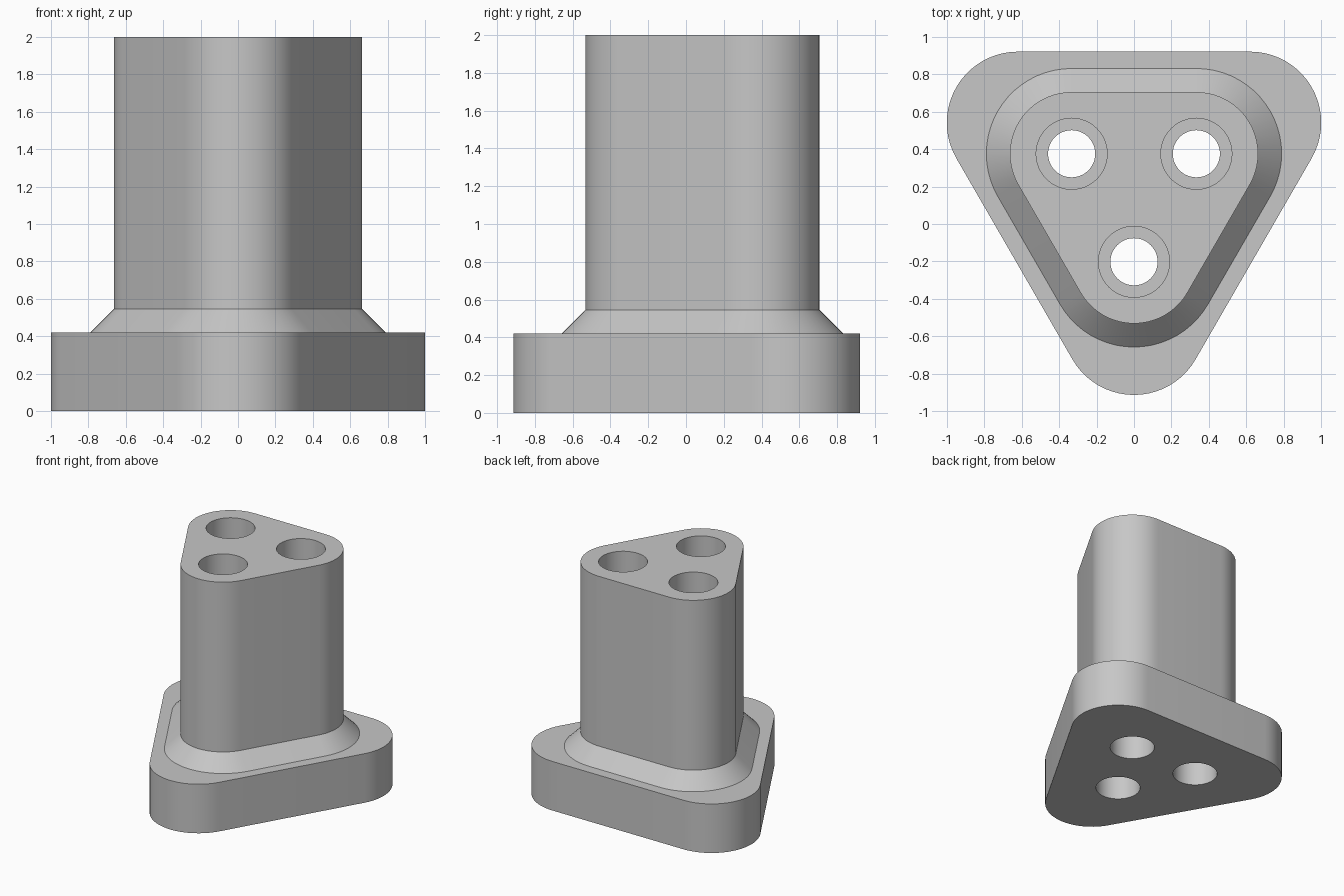
import bpy, bmesh, math
from mathutils import Vector

if "Cube" in bpy.data.objects:
    bpy.data.objects.remove(bpy.data.objects["Cube"], do_unlink=True)

CENTRE_Y = 0.183     # centroid of the triangle
BODY_REACH = 0.385   # centroid to hole / body corner centre
BASE_REACH = 0.717   # centroid to base corner centre
ANGLES = [math.radians(a) for a in (30, 150, 270)]

grey = bpy.data.materials.new("light grey")
grey.use_nodes = True
colour = (0.57, 0.57, 0.57, 1)
grey.diffuse_color = colour
grey.node_tree.nodes["Principled BSDF"].inputs["Base Color"].default_value = colour


def rounded_triangle(reach, radius, z, steps=20):
    """Closed outline with a 120 degree arc at each corner."""
    points = []
    for a in ANGLES:
        cx, cy = reach * math.cos(a), CENTRE_Y + reach * math.sin(a)
        for i in range(steps + 1):
            t = a + math.radians(120) * (i / steps - 0.5)
            points.append(Vector((cx + radius * math.cos(t), cy + radius * math.sin(t), z)))
    return points


def circle(cx, cy, radius, z, steps=48):
    turn = 2 * math.pi / steps
    return [Vector((cx + radius * math.cos(i * turn), cy + radius * math.sin(i * turn), z))
            for i in range(steps)]


def loft(name, outlines):
    """Skin a stack of matching outlines and cap both ends."""
    bm = bmesh.new()
    rings = [[bm.verts.new(p) for p in outline] for outline in outlines]
    for low, high in zip(rings, rings[1:]):
        for i in range(len(low)):
            j = (i + 1) % len(low)
            bm.faces.new((low[i], low[j], high[j], high[i]))
    bm.faces.new(rings[0][::-1])
    bm.faces.new(rings[-1])
    bmesh.ops.recalc_face_normals(bm, faces=bm.faces)
    mesh = bpy.data.meshes.new(name)
    bm.to_mesh(mesh)
    bm.free()
    mesh.materials.append(grey)
    obj = bpy.data.objects.new(name, mesh)
    bpy.context.collection.objects.link(obj)
    return obj


# Flanged base, sloped collar and tall body in one solid
post = loft("triangular_post", [
    rounded_triangle(BASE_REACH, 0.38, 0),
    rounded_triangle(BASE_REACH, 0.38, 0.42),
    rounded_triangle(BODY_REACH, 0.456, 0.42),
    rounded_triangle(BODY_REACH, 0.33, 0.546),
    rounded_triangle(BODY_REACH, 0.33, 2),
])

# Stepped through holes: wide at both ends, narrow between
WIDE_TOP, NARROW, WIDE_BOTTOM = 0.19, 0.126, 0.18
steps = [(WIDE_BOTTOM, -0.1), (WIDE_BOTTOM, 0.42), (NARROW, 0.42),
         (NARROW, 0.6), (WIDE_TOP, 0.6), (WIDE_TOP, 2.1)]
for n, a in enumerate(ANGLES):
    x, y = BODY_REACH * math.cos(a), CENTRE_Y + BODY_REACH * math.sin(a)
    cutter = loft(f"hole_cutter_{n + 1}", [circle(x, y, r, z) for r, z in steps])
    cutter.hide_render = True
    cut = post.modifiers.new("hole", "BOOLEAN")
    cut.operation = "DIFFERENCE"
    cut.solver = "EXACT"
    cut.object = cutter
    bpy.context.view_layer.objects.active = post
    bpy.ops.object.modifier_apply(modifier=cut.name)
    bpy.data.objects.remove(cutter, do_unlink=True)

# Smooth corners and bores, crisp edges
bpy.ops.object.select_all(action="DESELECT")
post.select_set(True)
bpy.context.view_layer.objects.active = post
bpy.ops.object.shade_smooth_by_angle(angle=math.radians(30))
